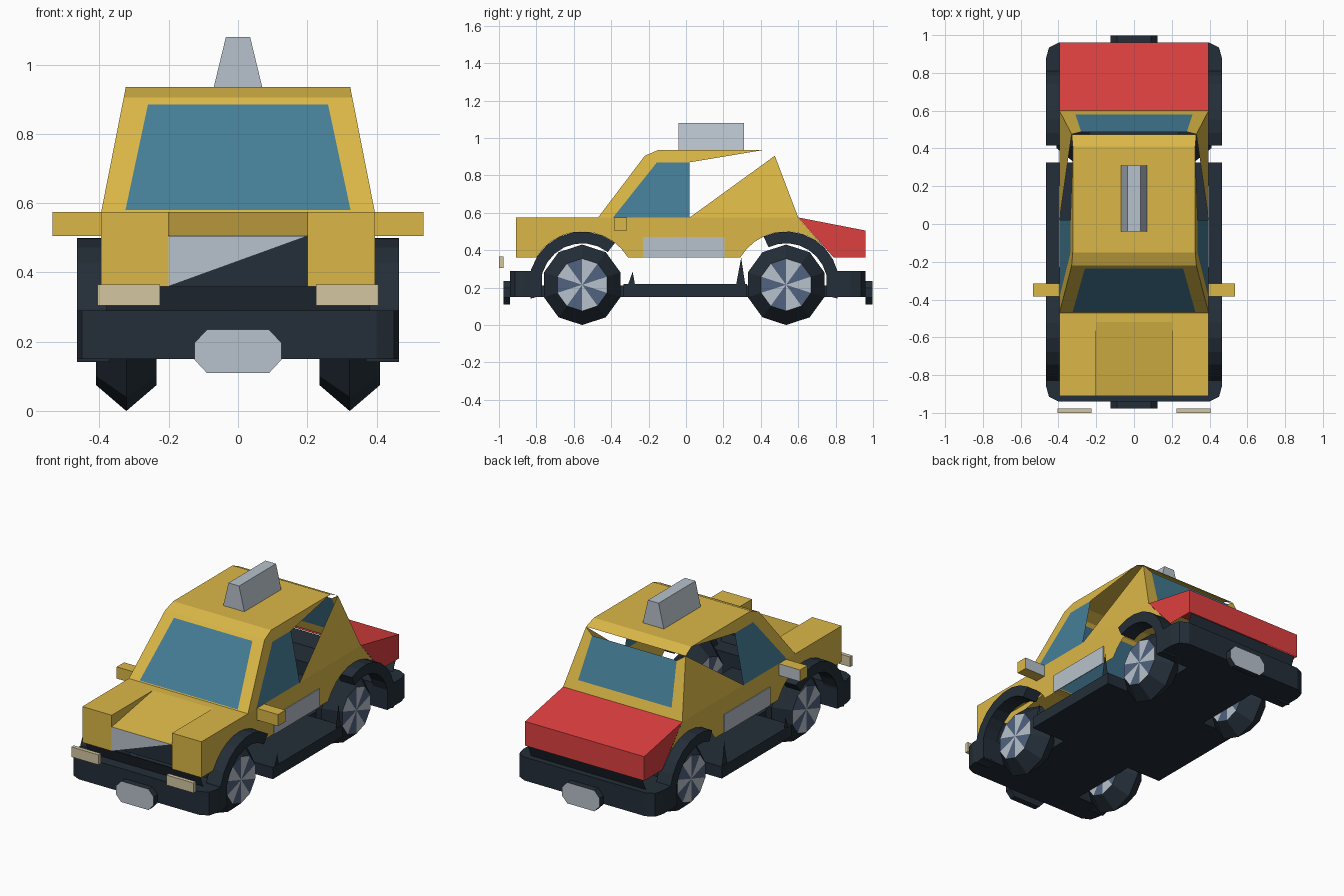
import bpy, bmesh
from math import sin, cos, pi, radians
from mathutils import Vector

if "Cube" in bpy.data.objects:
    bpy.data.objects.remove(bpy.data.objects["Cube"])


def material(name, *srgb):
    m = bpy.data.materials.new(name)
    m.use_nodes = True
    col = [((c + 0.055) / 1.055) ** 2.4 for c in srgb] + [1]
    m.diffuse_color = col
    m.node_tree.nodes["Principled BSDF"].inputs["Base Color"].default_value = col
    return m


YELLOW = material("yellow paint", 0.86, 0.72, 0.28)
RED = material("red paint", 0.87, 0.25, 0.25)
DARK = material("dark trim", 0.14, 0.18, 0.22)
GREY = material("light grey", 0.72, 0.76, 0.80)
BLUE = material("blue glass", 0.27, 0.49, 0.59)
CREAM = material("cream lamp", 0.83, 0.78, 0.63)
SLATE = material("slate hub", 0.32, 0.39, 0.50)


def finish(name, bm, mats, solid):
    """Solids get consistent normals, open sheets face away from the middle."""
    if solid:
        bmesh.ops.recalc_face_normals(bm, faces=bm.faces)
    else:
        bm.normal_update()
        for f in bm.faces:
            if f.normal.dot(f.calc_center_median() - Vector((0, 0, 0.45))) < 0:
                f.normal_flip()
    me = bpy.data.meshes.new(name)
    bm.to_mesh(me)
    bm.free()
    for m in mats:
        me.materials.append(m)
    ob = bpy.data.objects.new(name, me)
    bpy.context.collection.objects.link(ob)
    return ob


def sheet(name, polys, *mats, glass=None):
    """Open panels; the polygon numbered glass takes the second material."""
    bm = bmesh.new()
    for i, poly in enumerate(polys):
        f = bm.faces.new([bm.verts.new(p) for p in poly])
        f.material_index = int(i == glass)
    return finish(name, bm, mats, False)


def prism(name, profile, place, lo, hi, mat, cap=None):
    """Extrude a 2D profile; place maps (a, b, depth) to a point."""
    bm = bmesh.new()
    ends = [[bm.verts.new(place(a, b, d)) for a, b in profile] for d in (lo, hi)]
    caps = [bm.faces.new(e) for e in ends]
    n = len(profile)
    for i in range(n):
        j = (i + 1) % n
        bm.faces.new((ends[0][i], ends[0][j], ends[1][j], ends[1][i]))
    if cap:
        caps[1].material_index = 1
    return finish(name, bm, [mat, cap] if cap else [mat], True)


def along_x(a, b, d): return (d, a, b)
def along_y(a, b, d): return (a, d, b)
def along_z(a, b, d): return (a, b, d)


def box(name, x0, x1, y0, y1, z0, z1, mat):
    return prism(name, [(x0, y0), (x1, y0), (x1, y1), (x0, y1)], along_z, z0, z1, mat)


def arc(cy, r, a0, a1, n):
    steps = [radians(a0 + (a1 - a0) * i / n) for i in range(n + 1)]
    return [(cy + r * cos(t), AXLE + r * sin(t)) for t in steps]


AXLE, FRONT, REAR = 0.215, -0.555, 0.535
W, BELT, HEM, EAVE, ROOF = 0.395, 0.575, 0.36, 0.905, 0.935
NOSE, TAIL, COWL, DECK = -0.91, 0.96, -0.47, 0.6


def lean(z):
    return W - 0.197 * (z - BELT)


def strip(a, b):
    """Full-width panel between two (y, z) lines on the cabin."""
    (y0, z0), (y1, z1) = a, b
    return [(-lean(z0), y0, z0), (lean(z0), y0, z0), (lean(z1), y1, z1), (-lean(z1), y1, z1)]


def across(w, a, b):
    return [(-w, *a), (w, *a), (w, *b), (-w, *b)]


def framed(name, base, top, hole, with_top):
    """Sloping screen: four frame bars around a glass face."""
    def at(w, z):
        y = base + (top - base) * (z - BELT) / (EAVE - BELT)
        return [(-w, y, z), (w, y, z)]
    (w0, z0), (w1, z1) = hole
    a, b = at(W, BELT)
    d, c = at(lean(EAVE), EAVE)
    e, f = at(w0, z0)
    h, g = at(w1, z1)
    polys = [(e, f, g, h), (a, b, f, e), (b, c, g, f), (d, a, e, h)]
    if with_top:
        polys.append((c, d, h, g))
    sheet(name, polys, YELLOW, BLUE, glass=0)


# Cabin screens and roof
framed("windscreen", COWL, -0.22, [(0.325, 0.58), (0.26, 0.885)], True)
framed("rear_screen", DECK, 0.475, [(0.31, 0.63), (0.28, 0.87)], False)
line = [(-0.22, EAVE), (-0.15, ROOF), (0.41, ROOF), (0.475, EAVE)]
sheet("roof", [strip(a, b) for a, b in zip(line, line[1:])], YELLOW)

# Bonnet with a sunken middle, and the half grille
nose_low = (NOSE, 0.505)
dip = (-0.52, BELT)
bonnet = [across(0.2, (COWL, BELT), dip), across(0.2, dip, nose_low)]
for s in (-1, 1):
    i, o = 0.2 * s, W * s
    bonnet += [[(i, COWL, BELT), (o, COWL, BELT), (o, NOSE, BELT), (i, NOSE, BELT)],
               [(i, NOSE, BELT), (o, NOSE, BELT), (o, NOSE, HEM), (i, NOSE, HEM)],
               [(i, *dip), (i, NOSE, BELT), (i, *nose_low)]]
sheet("bonnet", bonnet, YELLOW)
sheet("grille", [[(-0.2, *nose_low), (0.2, *nose_low), (-0.2, NOSE, HEM)]], GREY)

# Boot
lip = (TAIL, 0.505)
boot = [across(W, (DECK, BELT), lip), across(W, lip, (TAIL, HEM))]
for s in (-1, 1):
    boot.append([(W * s, *p) for p in [(DECK, BELT), lip, (TAIL, HEM), (0.79, HEM)]])
sheet("boot", boot, RED)

# Recessed dark panels under the nose and boot
sheet("nose_recess", [across(0.38, (-0.9, HEM), (-0.87, 0.28)),
                      across(0.38, (-0.87, HEM), (-0.87, 0.51))], DARK)
sheet("boot_recess", [across(0.38, (0.955, HEM), (0.92, 0.28))], DARK)

# Side panels, pillars, glass and fittings, mirrored
flank = ([(NOSE, BELT), (NOSE, HEM)] + arc(FRONT, 0.285, 149.5, 30.5, 10)
         + arc(REAR, 0.285, 149.5, 30.5, 10) + [(DECK, BELT)])
window = [(-0.39, BELT), (-0.155, 0.87), (0.02, 0.87), (0.02, BELT)]
pillar = [(COWL, BELT)] + line[:3] + [window[2], window[1], window[0]]
quarter = [(0.02, BELT), line[3], (DECK, BELT)]
for s, side in ((1, "left"), (-1, "right")):
    def wall(pts):
        return [(s * lean(z), y, z) for y, z in pts]
    sheet(side + "_flank", [[(s * W, *p) for p in flank]], YELLOW)
    sheet(side + "_pillars", [wall(pillar), wall(quarter)], YELLOW)
    sheet(side + "_window", [wall(window)], BLUE)
    box(side + "_door_plate", s * W, s * (W + 0.005), -0.23, 0.205, HEM, 0.47, GREY)
    m = [(s * W, 0.505), (s * 0.535, 0.505), (s * 0.535, BELT), (s * W, BELT)]
    prism(side + "_mirror", m, along_y, -0.385, -0.315, YELLOW, GREY)
    box(side + "_headlamp", s * 0.225, s * 0.405, -1.0, -0.977, 0.305, 0.365, CREAM)

    # Wheel arch flares, open towards the doors
    for name, cy, a0, a1 in (("front", FRONT, 195, 52), ("rear", REAR, 115, -15)):
        ring = arc(cy, 0.285, a0, a1, 9) + arc(cy, 0.222, a1, a0, 9)
        prism(f"{side}_{name}_arch", ring, along_x, s * 0.37, s * 0.465, DARK)

    # Upright fins at the sill ends
    for name, fin in (("front", [(-0.33, 0.16), (-0.285, 0.285), (-0.27, 0.2)]),
                      ("rear", [(0.265, 0.2), (0.295, 0.36), (0.325, 0.16)])):
        sheet(f"{side}_{name}_fin", [[(s * 0.46, *p) for p in fin]], DARK)

# Floor, sills and chamfered bumpers
box("floor", -0.235, 0.235, -0.8, 0.8, 0.15, 0.21, DARK)
box("sill", -0.465, 0.465, -0.335, 0.325, 0.15, 0.22, DARK)
for name, s, inner, outer in (("front", -1, 0.77, 0.94), ("rear", 1, 0.75, 0.96)):
    half = [(0.465, s * inner), (0.465, s * (outer - 0.08)),
            (0.45, s * (outer - 0.025)), (0.4, s * outer)]
    shape = half + [(-x, y) for x, y in reversed(half)]
    prism(name + "_bumper", shape, along_z, 0.15, 0.29, DARK)
    octagon = [(sx * x, 0.1725 + sz * z) for sx, sz, pts in
               ((1, 1, [(0.125, 0.025), (0.09, 0.0625)]), (-1, 1, [(0.09, 0.0625), (0.125, 0.025)]),
                (-1, -1, [(0.125, 0.025), (0.09, 0.0625)]), (1, -1, [(0.09, 0.0625), (0.125, 0.025)]))
               for x, z in pts]
    prism(name + "_plate", octagon, along_y, s * outer, s * (outer + 0.037), DARK, GREY)

# Roof sign
prism("roof_sign", [(-0.07, ROOF), (0.07, ROOF), (0.035, 1.08), (-0.035, 1.08)],
      along_y, -0.04, 0.31, GREY)


# Ten-sided wheels with a ridged tread and alternating hub wedges
def wheel(name, cx, cy):
    bm = bmesh.new()
    n = 10
    rings = [[bm.verts.new((cx + dx, cy + r * sin(2 * pi * i / n), AXLE - r * cos(2 * pi * i / n)))
              for i in range(n)] for dx, r in ((-0.0875, 0.14), (0, AXLE), (0.0875, 0.14))]
    hubs = [bm.verts.new((cx + dx, cy, AXLE)) for dx in (-0.0875, 0.0875)]
    for i in range(n):
        j = (i + 1) % n
        for a, b in zip(rings, rings[1:]):
            bm.faces.new((a[i], a[j], b[j], b[i]))
        for hub, ring in zip(hubs, (rings[0], rings[2])):
            bm.faces.new((hub, ring[i], ring[j])).material_index = 1 + i % 2
    finish(name, bm, [DARK, GREY, SLATE], True)


for s, side in ((1, "left"), (-1, "right")):
    wheel(side + "_front_wheel", s * 0.3225, FRONT)
    wheel(side + "_rear_wheel", s * 0.3225, REAR)
